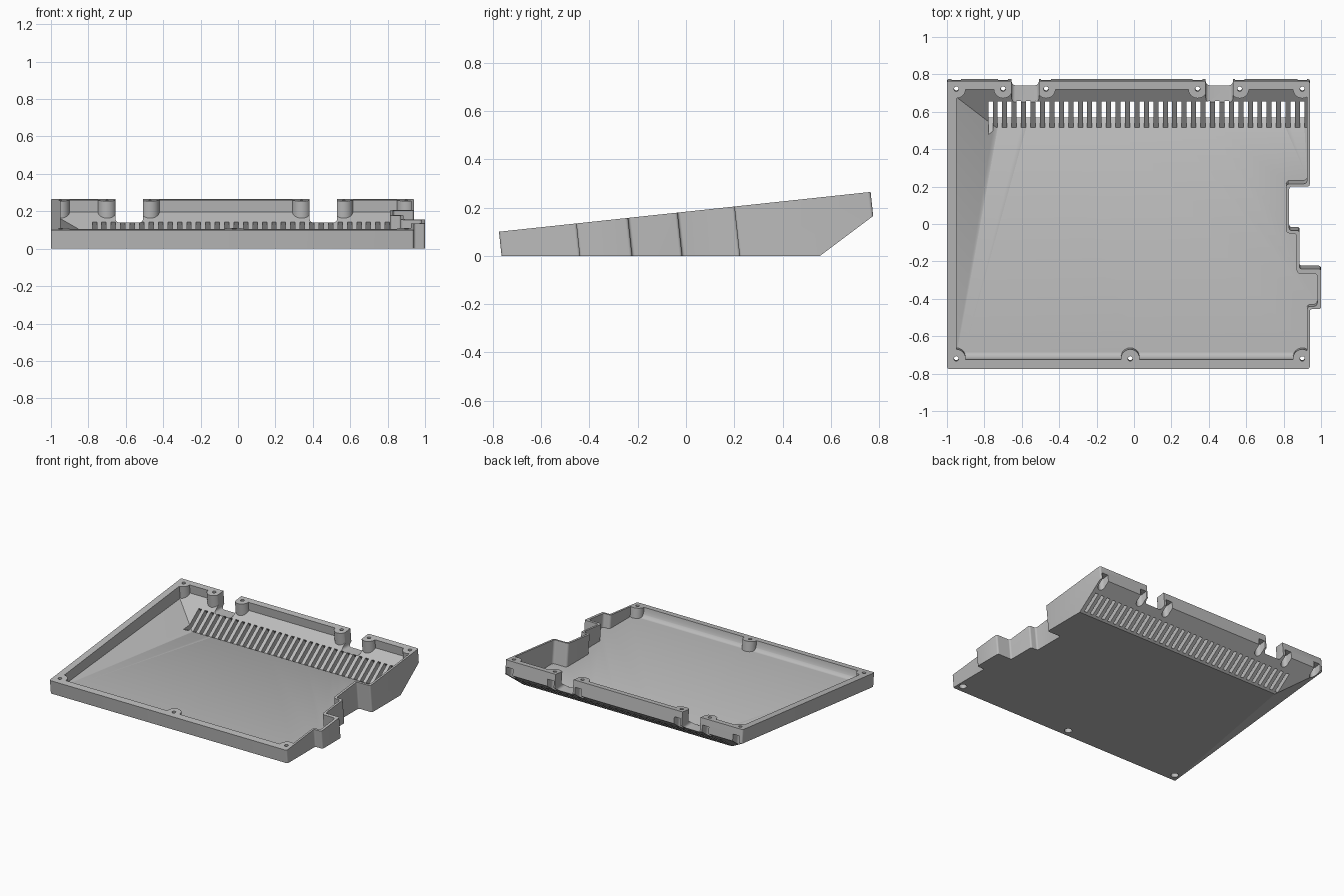
import bpy, bmesh
from math import sin, cos, atan, pi, radians
from mathutils import Vector

old = bpy.data.objects.get("Cube")
if old:
    bpy.data.objects.remove(old, do_unlink=True)

SLOPE = 0.107                                   # tilt of the rim plane
TILT = atan(SLOPE)
UP = Vector((0, -sin(TILT), cos(TILT)))         # walls stand square to the rim

grey = bpy.data.materials.new("plain grey")
grey.use_nodes = True
grey.diffuse_color = (0.5, 0.5, 0.5, 1)
grey.node_tree.nodes["Principled BSDF"].inputs["Base Color"].default_value = (0.5, 0.5, 0.5, 1)


def add_prism(bm, low, high):
    """Closed solid between two matching loops of points."""
    a = [bm.verts.new(p) for p in low]
    b = [bm.verts.new(p) for p in high]
    bm.faces.new(a[::-1])
    bm.faces.new(b)
    n = len(a)
    for i in range(n):
        j = (i + 1) % n
        bm.faces.new((a[i], a[j], b[j], b[i]))
    return [bm.edges.get((a[i], b[i])) for i in range(n)]


def add_wall_prism(bm, outline, top, bottom):
    """Plan outline on the rim plane, run along the wall direction."""
    rim = [Vector((x, y, 0.1 + SLOPE * (y + 0.775))) for x, y in outline]
    return add_prism(bm, [p + UP * bottom for p in rim], [p + UP * top for p in rim])


def clip(bm, point, normal):
    """Cut away everything on the normal's side and cap the cut."""
    geom = bm.verts[:] + bm.edges[:] + bm.faces[:]
    cut = bmesh.ops.bisect_plane(bm, geom=geom, dist=1e-5, plane_co=point,
                                 plane_no=normal, clear_outer=True)["geom_cut"]
    edges = [e for e in cut if isinstance(e, bmesh.types.BMEdge) and e.is_boundary]
    if edges:
        bmesh.ops.edgeloop_fill(bm, edges=edges)


def plane_normal(a, b, c):
    n = (Vector(b) - Vector(a)).cross(Vector(c) - Vector(a)).normalized()
    return -n if n.z > 0 else n


def finish(bm, name):
    bmesh.ops.recalc_face_normals(bm, faces=bm.faces[:])
    mesh = bpy.data.meshes.new(name)
    bm.to_mesh(mesh)
    bm.free()
    mesh.materials.append(grey)
    ob = bpy.data.objects.new(name, mesh)
    bpy.context.collection.objects.link(ob)
    return ob


def subtract(target, cutter):
    cutter.hide_render = True
    mod = target.modifiers.new("cut", "BOOLEAN")
    mod.operation = "DIFFERENCE"
    mod.solver = "EXACT"
    mod.object = cutter
    bpy.context.view_layer.objects.active = target
    bpy.ops.object.modifier_apply(modifier=mod.name)
    bpy.data.objects.remove(cutter, do_unlink=True)


def circle(x, y, r, n=24):
    return [(x + r * cos(2 * pi * i / n), y + r * sin(2 * pi * i / n)) for i in range(n)]


def shell_solid(name, outline, top, radius, planes):
    bm = bmesh.new()
    edges = add_wall_prism(bm, outline, top, -0.4)
    bmesh.ops.bevel(bm, geom=edges, offset=radius, segments=4, profile=0.5, affect="EDGES")
    for point, normal in planes:
        clip(bm, point, normal)
    return finish(bm, name)


# Outer body: flat base, rear slope, left slope
outer = [(-1, -0.775), (0.94, -0.775), (0.94, -0.455), (1, -0.455), (1, -0.24),
         (0.885, -0.24), (0.885, -0.035), (0.83, -0.035), (0.83, 0.2), (0.94, 0.2),
         (0.94, 0.765), (-1, 0.765)]
rear = Vector((0, 0.6, -0.8))
left = plane_normal((-1, -0.765, 0), (-1, 0.775, 0.165), (-0.765, 0.555, 0))
tray = shell_solid("case_tray", outer, 0, 0.012, [
    ((0, 0, 0), (0, 0, -1)),
    ((0, 0.555, 0), rear),
    ((-1, -0.765, 0), left)])

# Cavity: same slopes moved inward, rounded along the front wall foot
inner = [(-0.95, -0.725), (0.925, -0.725), (0.925, -0.44), (0.98, -0.44), (0.98, -0.265),
         (0.87, -0.265), (0.87, -0.05), (0.813, -0.05), (0.813, 0.215), (0.925, 0.215),
         (0.925, 0.72), (-0.95, 0.72)]
inner_left = plane_normal((-0.95, -0.66, 0.04), (-0.74, 0.515, 0.04), (-0.95, 0.68, 0.161))
planes = [((0, 0, 0.038), (0, 0, -1)),
          ((0, 0.515, 0.038), rear),
          ((-0.95, -0.66, 0.04), inner_left)]
for deg in (22.5, 45, 67.5):
    d = Vector((0, -sin(radians(deg)), -cos(radians(deg))))
    planes.append((Vector((0, -0.68, 0.078)) + d * 0.04, d))
cavity = shell_solid("cavity_cutter", inner, 0.1, 0.018, planes)

# Screw posts are left standing in the cavity
rear_posts = [(x, 0.722) for x in (-0.95, -0.7, -0.47, 0.34, 0.565, 0.9)]
front_posts = [(x, -0.72) for x in (-0.95, -0.02, 0.9)]
bm = bmesh.new()
for x, y in rear_posts + front_posts:
    add_wall_prism(bm, circle(x, y, 0.05, 32), 0.2, -0.5)
subtract(cavity, finish(bm, "post_cutter"))
subtract(tray, cavity)

# Screw holes, then wider screw wells from below, open to the rear at the back
bm = bmesh.new()
for x, y in rear_posts + front_posts:
    add_wall_prism(bm, circle(x, y, 0.013, 16), 0.1, -0.4)
subtract(tray, finish(bm, "screw_hole_cutter"))
bm = bmesh.new()
for x, y in rear_posts:
    arc = [(x + 0.026 * cos(a), y + 0.026 * sin(a))
           for a in (pi + pi * i / 12 for i in range(13))]
    add_wall_prism(bm, arc + [(x + 0.026, y + 0.1), (x - 0.026, y + 0.1)], -0.05, -0.4)
for x, y in front_posts:
    add_wall_prism(bm, circle(x, y, 0.026), -0.05, -0.4)
subtract(tray, finish(bm, "screw_well_cutter"))

# Two connector gaps in the rear wall with rounded lower corners
bm = bmesh.new()
for x0, x1 in ((-0.655, -0.508), (0.383, 0.53)):
    loop = [(x0, 0.5), (x0, 0.16)]
    r = 0.02
    loop = [(x0, 0.5)]
    for cx, start in ((x0 + r, pi), (x1 - r, 1.5 * pi)):
        for i in range(6):
            a = start + i * pi / 10
            loop.append((cx + r * cos(a), 0.14 + r + r * sin(a)))
    loop.append((x1, 0.5))
    add_prism(bm, [(x, 0.64, z) for x, z in loop], [(x, 0.9, z) for x, z in loop])
subtract(tray, finish(bm, "connector_gap_cutter"))

# Row of cooling slots through the rear slope
side = [(0.46, 0.064), (0.625, -0.0155), (0.72, 0.056), (0.625, 0.1825)]
bm = bmesh.new()
for i in range(34):
    x = -0.767 + i * 0.0505
    add_prism(bm, [(x - 0.012, y, z) for y, z in side], [(x + 0.012, y, z) for y, z in side])
subtract(tray, finish(bm, "vent_cutter"))

# Smooth the rounded corners, keep the edges sharp
bpy.ops.object.select_all(action="DESELECT")
tray.select_set(True)
bpy.context.view_layer.objects.active = tray
bpy.ops.object.shade_smooth_by_angle(angle=radians(30))
